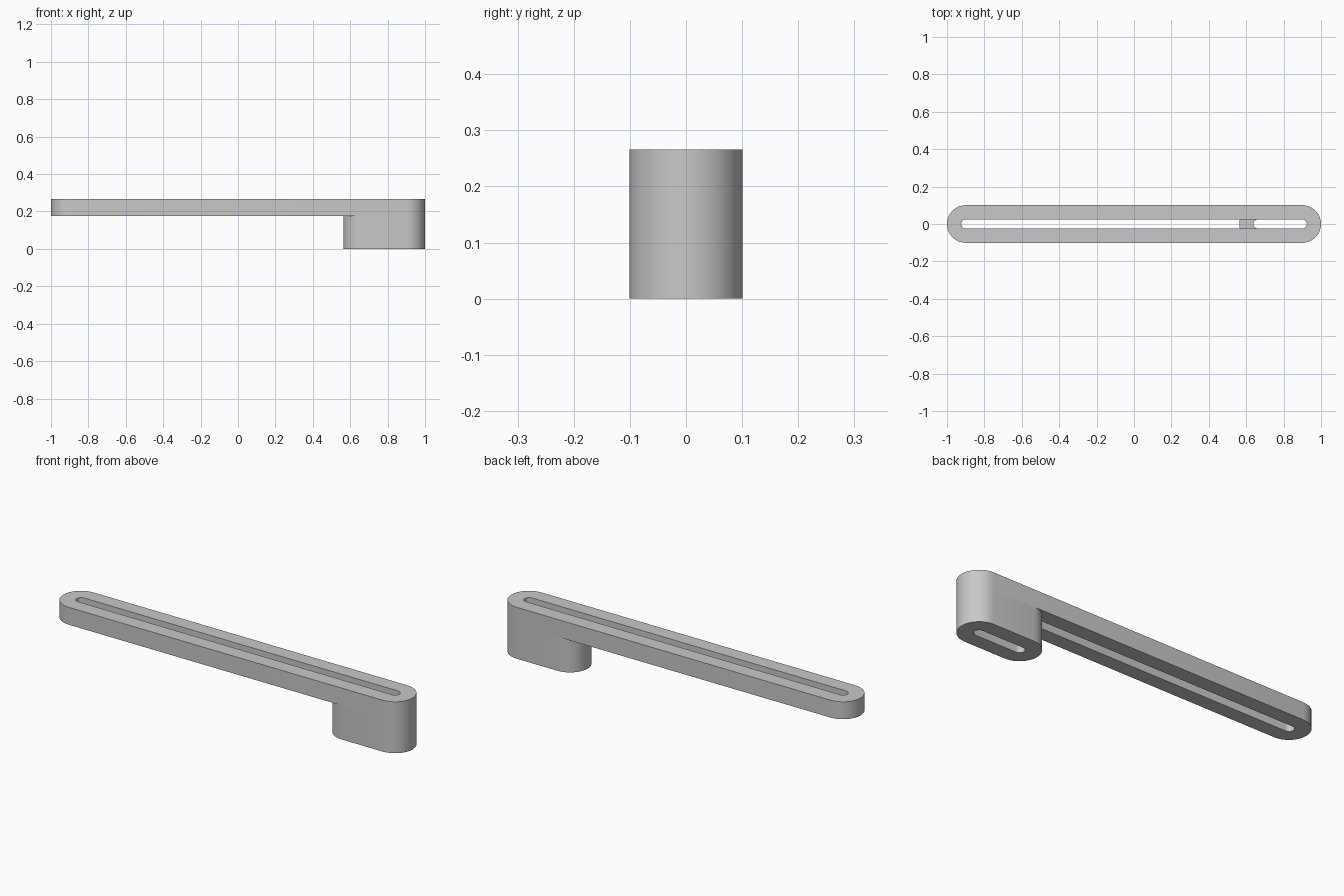
import bpy, bmesh
from math import pi, cos, sin

cube = bpy.data.objects.get("Cube")
if cube:
    bpy.data.objects.remove(cube, do_unlink=True)

GREY = (0.58, 0.58, 0.58, 1)
mat = bpy.data.materials.new("plain_grey")
mat.use_nodes = True
mat.diffuse_color = GREY
mat.node_tree.nodes["Principled BSDF"].inputs["Base Color"].default_value = GREY

OUTER, SLOT, SEGMENTS = 0.101, 0.025, 16


def capsule(x0, x1, radius):
    """Outline with a half circle around each end centre."""
    points = []
    for centre, start in ((x1, -pi / 2), (x0, pi / 2)):
        for i in range(SEGMENTS + 1):
            a = start + pi * i / SEGMENTS
            points.append((centre + radius * cos(a), radius * sin(a)))
    return points


def slotted_bar(name, x0, x1, z0, z1):
    """Rounded bar with a concentric slot right through it."""
    bm = bmesh.new()
    # Section loop: outside bottom, outside top, slot top, slot bottom
    section = ((OUTER, z0), (OUTER, z1), (SLOT, z1), (SLOT, z0))
    loops = [[bm.verts.new((x, y, z)) for x, y in capsule(x0, x1, r)]
             for r, z in section]
    count = len(loops[0])
    for k in range(4):
        a, b = loops[k], loops[(k + 1) % 4]
        for i in range(count):
            j = (i + 1) % count
            bm.faces.new((a[i], a[j], b[j], b[i]))
    bmesh.ops.recalc_face_normals(bm, faces=bm.faces)
    mesh = bpy.data.meshes.new(name)
    bm.to_mesh(mesh)
    bm.free()
    mesh.materials.append(mat)
    obj = bpy.data.objects.new(name, mesh)
    bpy.context.collection.objects.link(obj)
    bpy.ops.object.select_all(action="DESELECT")
    obj.select_set(True)
    bpy.context.view_layer.objects.active = obj
    bpy.ops.object.shade_smooth_by_angle()
    return obj


# Long arm on top, short foot under its left end
END = 1 - OUTER
slotted_bar("slotted_arm", -END, END, 0.176, 0.266)
slotted_bar("slotted_foot", 0.664, END, 0, 0.176)
